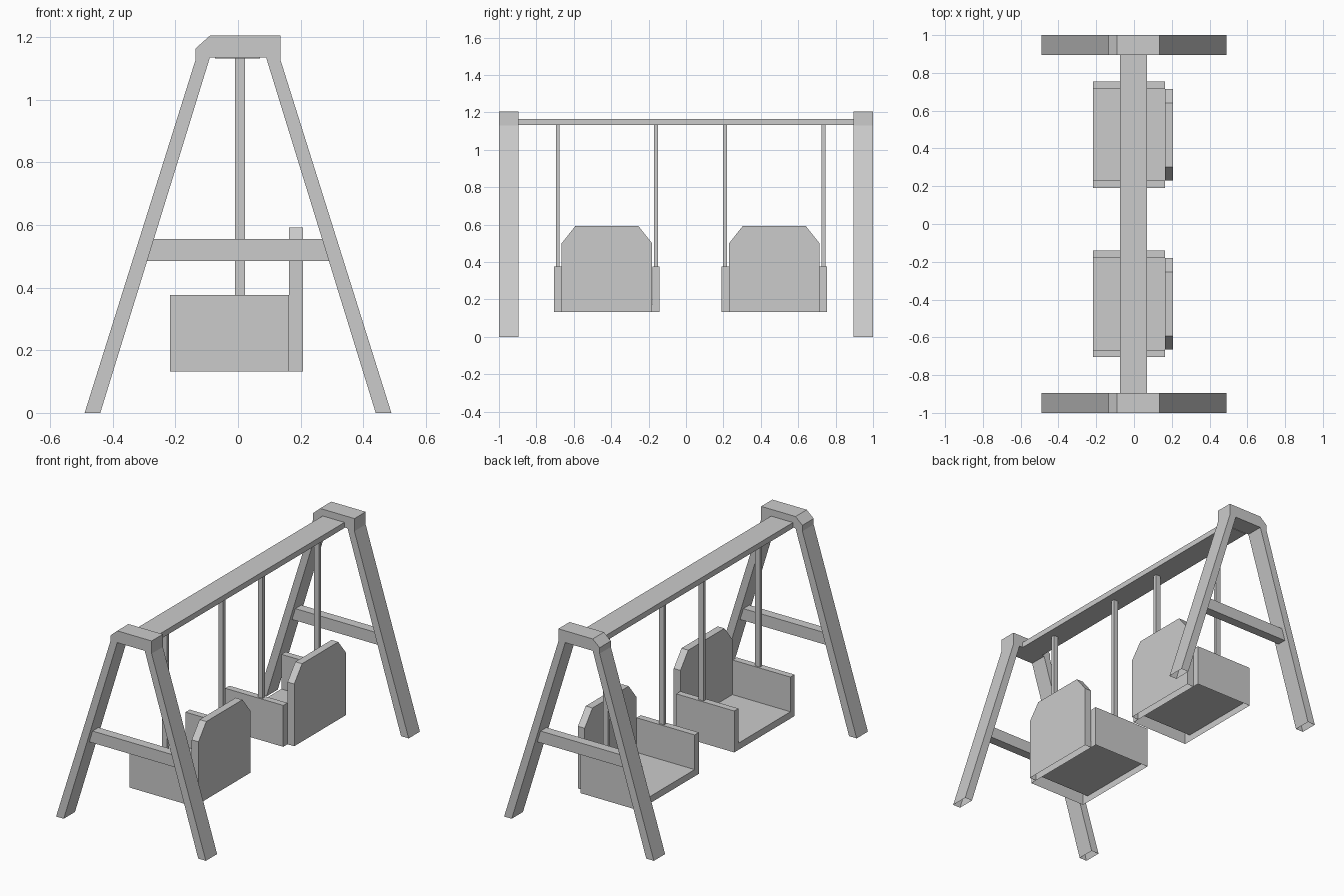
import bpy
import bmesh
from mathutils import Vector

cube = bpy.data.objects.get("Cube")
if cube:
    bpy.data.objects.remove(cube, do_unlink=True)

grey = bpy.data.materials.new("light_grey")
grey.use_nodes = True
grey.diffuse_color = (0.6, 0.6, 0.6, 1)
grey.node_tree.nodes["Principled BSDF"].inputs["Base Color"].default_value = (0.6, 0.6, 0.6, 1)


def prism(name, profile, axis, start, end, open_bottom=False):
    """Extrude a (horizontal, z) profile along x or y; optionally leave its underside open."""
    def place(p, d):
        return (d, p[0], p[1]) if axis == "x" else (p[0], d, p[1])

    bm = bmesh.new()
    face = bm.faces.new([bm.verts.new(place(p, start)) for p in profile])
    extruded = bmesh.ops.extrude_face_region(bm, geom=[face], use_keep_orig=True)
    verts = [v for v in extruded["geom"] if isinstance(v, bmesh.types.BMVert)]
    shift = Vector((end - start, 0, 0) if axis == "x" else (0, end - start, 0))
    bmesh.ops.translate(bm, verts=verts, vec=shift)
    bmesh.ops.recalc_face_normals(bm, faces=bm.faces)
    if open_bottom:
        low = min(v.co.z for v in bm.verts)
        under = [f for f in bm.faces if all(v.co.z < low + 0.001 for v in f.verts)]
        bmesh.ops.delete(bm, geom=under, context="FACES_ONLY")
    mesh = bpy.data.meshes.new(name)
    bm.to_mesh(mesh)
    bm.free()
    mesh.materials.append(grey)
    obj = bpy.data.objects.new(name, mesh)
    bpy.context.collection.objects.link(obj)
    return obj


def box(name, x0, x1, y0, y1, z0, z1):
    return prism(name, [(x0, z0), (x1, z0), (x1, z1), (x0, z1)], "y", y0, y1)


# End frames: splayed legs joined by a cap with one cut corner, plus a crossbar
frame = [(-0.49, 0), (-0.44, 0), (-0.09, 1.135), (0.09, 1.135), (0.44, 0), (0.49, 0),
         (0.135, 1.13), (0.135, 1.205), (-0.09, 1.205), (-0.135, 1.165), (-0.135, 1.13)]
crossbar = [(-0.292, 0.485), (0.292, 0.485), (0.27, 0.555), (-0.27, 0.555)]
for label, side in (("front", -1), ("back", 1)):
    prism(label + "_frame", frame, "y", side * 0.895, side, open_bottom=True)
    prism(label + "_crossbar", crossbar, "y", side * 0.92, side * 0.975)

# Top beam
box("top_beam", -0.073, 0.07, -0.895, 0.895, 1.132, 1.165)

# Two swings: tray with side walls, backrest with cut corners, hanging bars
for label, y in (("front", -0.423), ("back", 0.472)):
    tray = [(-0.282, 0.132), (0.282, 0.132), (0.282, 0.377), (0.243, 0.377),
            (0.243, 0.172), (-0.243, 0.172), (-0.243, 0.377), (-0.282, 0.377)]
    backrest = [(-0.242, 0.132), (0.242, 0.132), (0.242, 0.5), (0.169, 0.592),
                (-0.169, 0.592), (-0.242, 0.5)]
    prism(label + "_seat", [(y + h, z) for h, z in tray], "x", -0.217, 0.163, open_bottom=True)
    prism(label + "_backrest", [(y + h, z) for h, z in backrest], "x", 0.163, 0.207, open_bottom=True)
    for end, offset in (("near", -0.263), ("far", 0.263)):
        bar = y + offset
        box(f"{label}_{end}_hanger", -0.01, 0.022, bar - 0.01, bar + 0.01, 0.375, 1.135)
